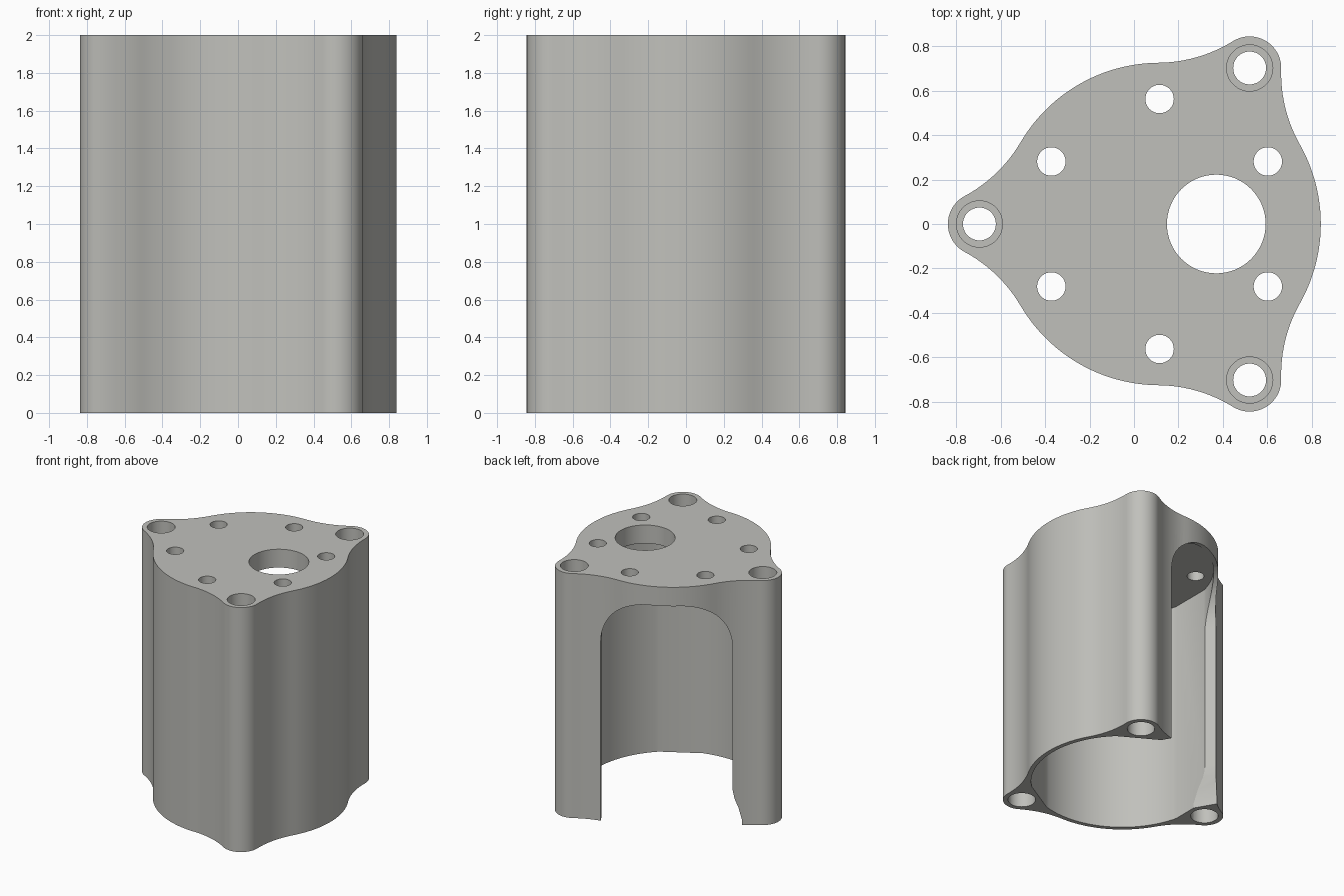
import bpy, bmesh, math
from mathutils import Vector

if "Cube" in bpy.data.objects:
    bpy.data.objects.remove(bpy.data.objects["Cube"])

CX = 0.115                       # axis of the round body
BODY_R, LOBE_R, LOBE_D, FILLET = 0.725, 0.142, 0.81, 0.65
HEIGHT, ROOF = 2.0, 1.85
LOBES = [math.radians(a) for a in (60, 180, 300)]


def polar(r, a, cx=CX, cy=0.0):
    return Vector((cx + r * math.cos(a), cy + r * math.sin(a)))


def arc(c, r, a0, a1, n):
    return [polar(r, a0 + (a1 - a0) * i / n, c[0], c[1]) for i in range(n + 1)]


def prism(name, ring, sweep):
    """Solid made by sweeping a closed ring of 3D points along a vector."""
    bm = bmesh.new()
    face = bm.faces.new([bm.verts.new(p) for p in ring])
    out = bmesh.ops.extrude_face_region(bm, geom=[face])
    bmesh.ops.translate(bm, vec=sweep,
                        verts=[v for v in out["geom"] if isinstance(v, bmesh.types.BMVert)])
    bmesh.ops.recalc_face_normals(bm, faces=bm.faces)
    mesh = bpy.data.meshes.new(name)
    bm.to_mesh(mesh)
    bm.free()
    obj = bpy.data.objects.new(name, mesh)
    bpy.context.collection.objects.link(obj)
    return obj


def upright(name, pts, z0, z1):
    return prism(name, [(p[0], p[1], z0) for p in pts], Vector((0, 0, z1 - z0)))


def cylinder(name, c, r, z0, z1, n=48):
    return upright(name, arc(c, r, 0, math.tau, n)[:-1], z0, z1)


# Outer outline: round body blended into three screw lobes
d = BODY_R + FILLET
spread = math.acos((d * d + LOBE_D ** 2 - (LOBE_R + FILLET) ** 2) / (2 * d * LOBE_D))
outline = []
for a in LOBES:
    lobe = polar(LOBE_D, a)
    f0, f1 = polar(d, a - spread), polar(d, a + spread)
    turn = math.atan2(d * math.sin(spread), d * math.cos(spread) - LOBE_D)
    out0 = a - spread + math.pi          # fillet start, facing the body
    out1 = a - turn + math.pi            # fillet end, facing the lobe
    outline += arc(f0, FILLET, out0, out1, 12)[:-1]
    outline += arc(lobe, LOBE_R, a - turn, a + turn, 20)[:-1]
    outline += arc(f1, FILLET, a + turn - math.pi, a + spread - math.pi, 12)[:-1]
    outline += arc((CX, 0), BODY_R, a + spread, a + math.radians(120) - spread, 24)[:-1]
housing = upright("housing", outline, 0, HEIGHT)

cutters = []

# Pocket open at the bottom, with a flat beside each lobe
half = math.radians(13.8)
pocket = []
for a in LOBES:
    pocket += arc((CX, 0), 0.69, a + half, a + math.radians(120) - half, 40)
cutters.append(upright("pocket_cutter", pocket, -0.2, ROOF))

# Arched side window, open at the bottom
n = Vector((math.cos(math.radians(120)), math.sin(math.radians(120)), 0))
u = Vector((-n.y, n.x, 0))
W, TOP, R = 0.49, 1.845, 0.38
arch = [Vector((-W, -0.2)), Vector((0.56, -0.2)), Vector((0.56, 0.04)),
        Vector((0.535, 0.14)), Vector((0.505, 0.22)), Vector((W, 0.3))]
arch += arc((W - R, TOP - R), R, 0, math.pi / 2, 16)
arch += arc((R - W, TOP - R), R, math.pi / 2, math.pi, 16)
base = Vector((CX, 0, 0)) + n * 0.15
cutters.append(prism("window_cutter",
                     [base + u * p.x + Vector((0, 0, p.y)) for p in arch], n * 1.0))

# Large shaft hole and six small holes through the roof
cutters.append(cylinder("shaft_hole_cutter", (0.37, 0), 0.222, 1.6, 2.2, 64))
for i in range(6):
    cutters.append(cylinder("small_hole_cutter", polar(0.562, math.radians(30 + 60 * i)),
                            0.064, 1.6, 2.2, 32))

# Screw holes through the lobes, widened at both ends
for a in LOBES:
    c = polar(LOBE_D, a)
    cutters.append(cylinder("screw_hole_cutter", c, 0.074, -0.2, 2.2, 36))
    cutters.append(cylinder("screw_top_cutter", c, 0.104, 1.65, 2.2, 36))
    cutters.append(cylinder("screw_bottom_cutter", c, 0.104, -0.2, 0.35, 36))

# Cut everything out of the housing
bpy.context.view_layer.objects.active = housing
housing.select_set(True)
for cutter in cutters:
    mod = housing.modifiers.new("cut", "BOOLEAN")
    mod.operation, mod.solver, mod.object = "DIFFERENCE", "EXACT", cutter
    bpy.ops.object.modifier_apply(modifier=mod.name)
for cutter in cutters:
    bpy.data.objects.remove(cutter)

# Single plain grey
grey = bpy.data.materials.new("warm_grey")
grey.diffuse_color = (0.53, 0.53, 0.50, 1)
grey.use_nodes = True
grey.node_tree.nodes["Principled BSDF"].inputs["Base Color"].default_value = grey.diffuse_color
housing.data.materials.clear()
housing.data.materials.append(grey)
bpy.ops.object.shade_smooth_by_angle(angle=math.radians(30))
